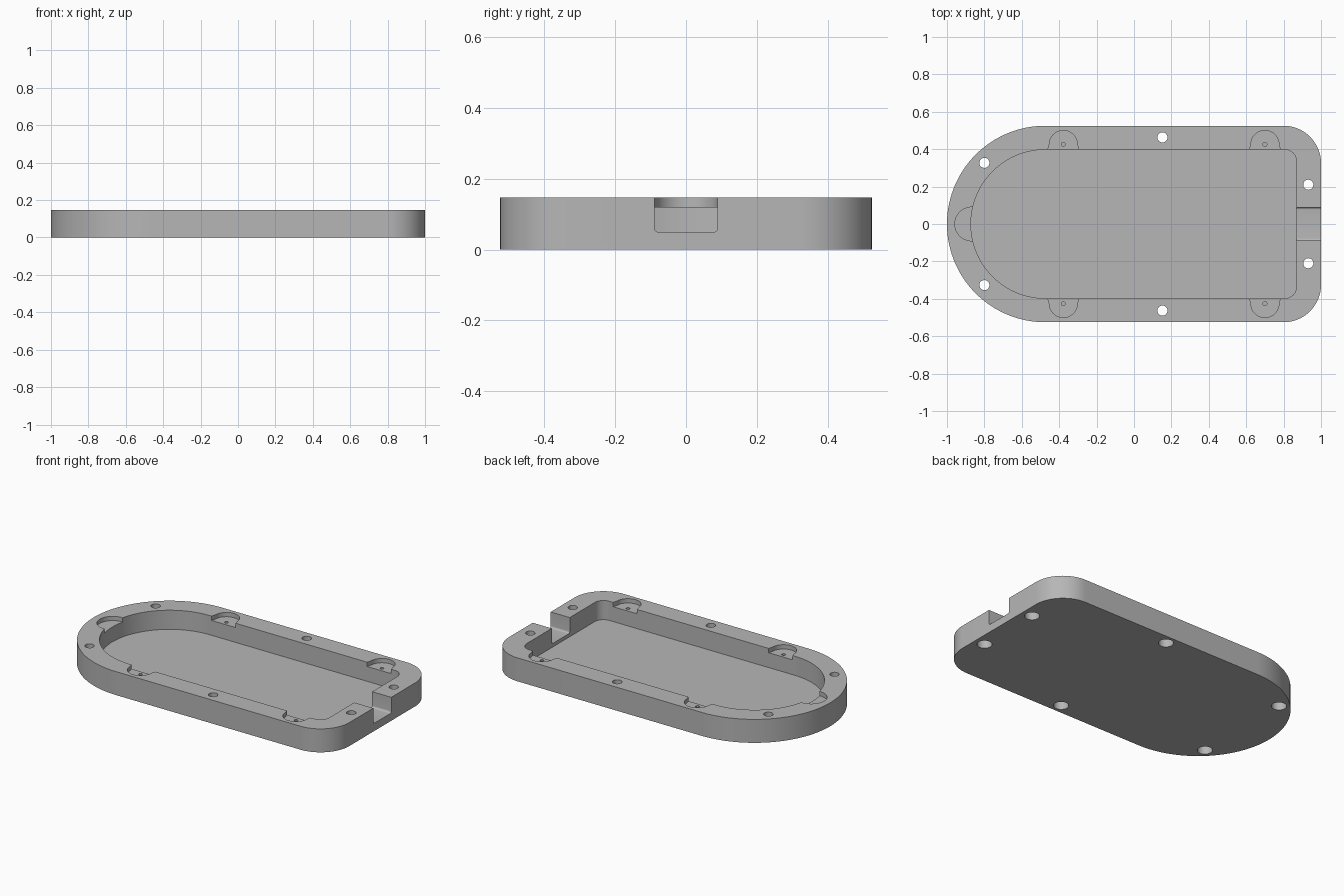
import bpy
import bmesh
from math import cos, sin, pi

cube = bpy.data.objects.get("Cube")
if cube:
    bpy.data.objects.remove(cube, do_unlink=True)

HEIGHT = 0.147
FLOOR = 0.027
SHELF = 0.12
ABOVE = 0.3

grey = bpy.data.materials.new("plain grey")
grey.use_nodes = True
colour = (0.47, 0.47, 0.47, 1)
grey.diffuse_color = colour
grey.node_tree.nodes["Principled BSDF"].inputs["Base Color"].default_value = colour


def arc(cx, cy, r, start, end, steps):
    """Points along an arc, angles in half turns."""
    angles = [pi * (start + (end - start) * i / steps) for i in range(steps + 1)]
    return [(cx + r * cos(a), cy + r * sin(a)) for a in angles]


def prism(name, points, low, high, axis="z"):
    """Extrude a profile along z, or a y-z profile along x."""
    bm = bmesh.new()
    place = (lambda u, v: (u, v, low)) if axis == "z" else (lambda u, v: (low, u, v))
    face = bm.faces.new([bm.verts.new(place(u, v)) for u, v in points])
    grown = bmesh.ops.extrude_face_region(bm, geom=[face])["geom"]
    shift = (0, 0, high - low) if axis == "z" else (high - low, 0, 0)
    bmesh.ops.translate(bm, vec=shift, verts=[g for g in grown if isinstance(g, bmesh.types.BMVert)])
    bmesh.ops.recalc_face_normals(bm, faces=bm.faces)
    mesh = bpy.data.meshes.new(name)
    bm.to_mesh(mesh)
    bm.free()
    mesh.materials.append(grey)
    obj = bpy.data.objects.new(name, mesh)
    bpy.context.collection.objects.link(obj)
    return obj


def circle(x, y, r, steps=40):
    return arc(x, y, r, 0, 2, steps)[:-1]


def tray_outline(nose_r, right, corner_r):
    """Half-round left end, straight sides, rounded right corners."""
    cx, cy = right - corner_r, nose_r - corner_r
    return (arc(-0.475, 0, nose_r, 0.5, 1.5, 80)
            + arc(cx, -cy, corner_r, -0.5, 0, 24)
            + arc(cx, cy, corner_r, 0, 0.5, 24))


# Tray body
tray = prism("tray", tray_outline(0.525, 1.0, 0.2), 0, HEIGHT)

# Main cavity, cable slot and end recess
cutters = [
    prism("cavity_cutter", tray_outline(0.397, 0.868, 0.06), FLOOR, ABOVE),
    prism("end_recess_cutter", circle(-0.868, 0, 0.09, 64), SHELF, ABOVE),
    prism("slot_cutter",
          [(0.089, ABOVE), (-0.089, ABOVE)]
          + arc(-0.077, 0.061, 0.012, 1, 1.5, 6)
          + arc(0.077, 0.061, 0.012, 1.5, 2, 6),
          0.8, 1.1, "x"),
]

for side in (1, -1):
    # Side recesses with small blind pilot holes
    for x in (-0.378, 0.7):
        profile = arc(0, 0.425, 0.075, 0, 1, 32)
        profile += [(-0.083, 0.397), (-0.083, 0.37), (0.083, 0.37), (0.083, 0.397)]
        cutters.append(prism("side_recess_cutter", [(x + u, side * v) for u, v in profile], SHELF, ABOVE))
        cutters.append(prism("pilot_hole_cutter", circle(x, side * 0.426, 0.011, 20), 0.05, ABOVE))
    # Screw holes, counterbored from below
    for x, y in ((-0.8, 0.327), (0.152, 0.463), (0.932, 0.21)):
        cutters.append(prism("screw_hole_cutter", circle(x, side * y, 0.027), -0.1, ABOVE))
        cutters.append(prism("counterbore_cutter", circle(x, side * y, 0.043), -0.1, 0.08))

# Cut everything out of the tray
bpy.ops.object.select_all(action="DESELECT")
bpy.context.view_layer.objects.active = tray
tray.select_set(True)
for cutter in cutters:
    cutter.hide_render = True
    cut = tray.modifiers.new(cutter.name, "BOOLEAN")
    cut.operation = "DIFFERENCE"
    cut.solver = "EXACT"
    cut.object = cutter
    bpy.ops.object.modifier_apply(modifier=cut.name)
    bpy.data.objects.remove(cutter, do_unlink=True)

bpy.ops.object.shade_smooth_by_angle(angle=pi / 6)
